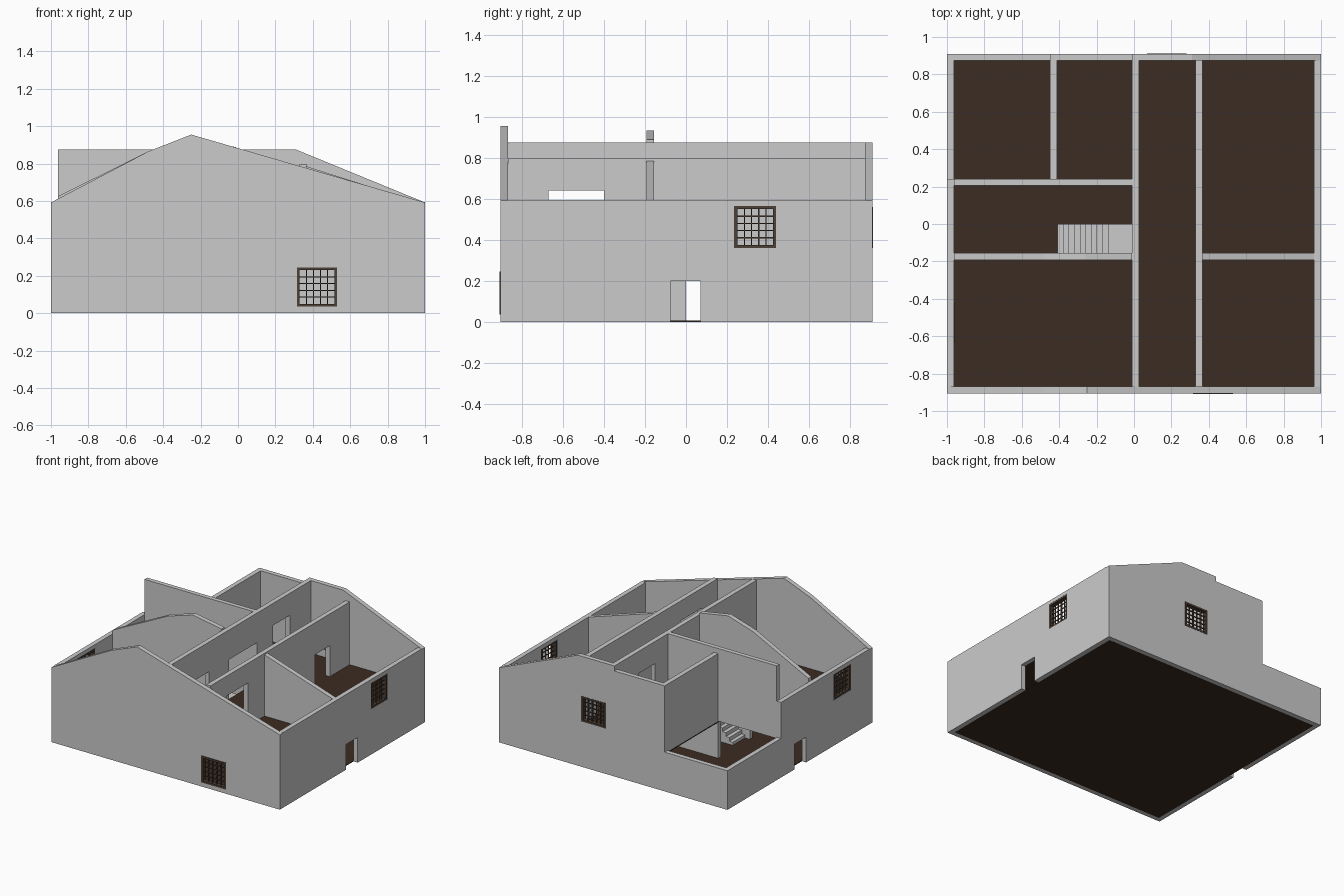
import bpy, bmesh
from mathutils import Vector

if "Cube" in bpy.data.objects:
    bpy.data.objects.remove(bpy.data.objects["Cube"])


def material(name, rgb):
    m = bpy.data.materials.new(name)
    m.diffuse_color = (*rgb, 1)
    m.use_nodes = True
    m.node_tree.nodes["Principled BSDF"].inputs["Base Color"].default_value = m.diffuse_color
    return m


PLASTER = material("grey plaster", (0.60, 0.60, 0.60))
TIMBER = material("dark brown floor", (0.045, 0.025, 0.016))
FRAME = material("brown frame", (0.075, 0.05, 0.036))


def finish(name, bm, mat):
    bmesh.ops.recalc_face_normals(bm, faces=bm.faces)
    mesh = bpy.data.meshes.new(name)
    bm.to_mesh(mesh)
    bm.free()
    mesh.materials.append(mat)
    ob = bpy.data.objects.new(name, mesh)
    bpy.context.collection.objects.link(ob)
    return ob


def add_box(bm, x0, x1, y0, y1, z0, z1):
    vs = bmesh.ops.create_cube(bm, size=1)["verts"]
    for v in vs:
        v.co = Vector(((x0, x1)[v.co.x > 0], (y0, y1)[v.co.y > 0], (z0, z1)[v.co.z > 0]))


def box(name, dims, mat=PLASTER):
    bm = bmesh.new()
    add_box(bm, *dims)
    return finish(name, bm, mat)


def wall(name, axis, a, b, outline, holes=()):
    """Extrude an outline (along, z) from a to b across the wall, then cut holes."""
    def pt(u, w, z):
        return (u, w, z) if axis == "x" else (w, u, z)
    bm = bmesh.new()
    base = bm.faces.new([bm.verts.new(pt(u, a, z)) for u, z in outline])
    ext = bmesh.ops.extrude_face_region(bm, geom=[base])["geom"]
    shift = Vector(pt(0, b - a, 0))
    for v in ext:
        if isinstance(v, bmesh.types.BMVert):
            v.co += shift
    ob = finish(name, bm, PLASTER)
    for u0, u1, z0, z1 in holes:
        d = (u0, u1, a - .05, b + .05) if axis == "x" else (a - .05, b + .05, u0, u1)
        cutter = box("cutter", (*d, z0, z1))
        cutter.hide_render = True
        mod = ob.modifiers.new("opening", "BOOLEAN")
        mod.operation, mod.solver, mod.object = "DIFFERENCE", "EXACT", cutter
        bpy.context.view_layer.objects.active = ob
        bpy.ops.object.modifier_apply(modifier=mod.name)
        bpy.data.objects.remove(cutter)
    return ob


def rect(u0, u1, z0, z1):
    return [(u0, z0), (u1, z0), (u1, z1), (u0, z1)]


def window(name, axis, w0, w1, u0, u1, z0, z1, edge=.015, bars=4):
    """Square frame with a lattice of thin bars."""
    bm = bmesh.new()

    def piece(a0, a1, b0, b1, inset=0):
        c0, c1 = w0 + inset, w1 - inset
        add_box(bm, *((a0, a1, c0, c1) if axis == "x" else (c0, c1, a0, a1)), b0, b1)
    for p in (u0, u1 - edge):
        piece(p, p + edge, z0, z1)
    for p in (z0, z1 - edge):
        piece(u0 + edge, u1 - edge, p, p + edge)
    for i in range(1, bars + 1):
        t = i / (bars + 1)
        u = u0 + edge + (u1 - u0 - 2 * edge) * t
        z = z0 + edge + (z1 - z0 - 2 * edge) * t
        piece(u - .003, u + .003, z0 + edge, z1 - edge, .012)
        piece(u0 + edge, u1 - edge, z - .003, z + .003, .014)
    return finish(name, bm, FRAME)


L, R, F, B = -1.0, 1.0, -.905, .91      # outer faces
T = .037                                # wall thickness
LI, RI, FI, BI = L + T, R - T, F + T, B - T
UP = .30                                # upper floor level

# Window openings: along-wall span and height
front_win = (.315, .53, .035, .245)
back_win = (.07, .28, .36, .56)
right_win = (.235, .44, .36, .565)
left_win = (-.635, -.42, .36, .565)
door = (-.075, .07, -.05, .20)

# Outer walls
wall("front_wall", "x", F, FI,
     [(L, 0), (R, 0), (R, .592), (-.25, .955), (-.48, .865), (L, .592)], [front_win])
wall("back_wall", "x", BI, B,
     [(L, 0), (R, 0), (R, .592), (.31, .875), (-.01, .875), (-.01, .835),
      (-.45, .835), (-.45, .31), (L, .31)], [back_win])
wall("right_wall", "y", RI, R, rect(FI, BI, 0, .595), [right_win, door])
wall("left_wall", "y", L, LI,
     [(FI, 0), (BI, 0), (BI, .31), (.24, .31), (.24, .595), (FI, .595)], [left_win, door])

# Floors
box("ground_floor", (LI, RI, FI, BI, 0, .006), TIMBER)
box("upper_floor_right", (-.01, RI, FI, BI, UP - .01, UP), TIMBER)
box("upper_floor_front_left", (LI, -.01, FI, -.155, UP - .01, UP), TIMBER)
box("upper_floor_back_left", (-.45, -.01, .205, BI, UP - .01, UP), TIMBER)

# Upper storey partitions
wall("hall_left_wall", "y", -.01, .027, rect(FI, BI, UP, .875),
     [(-.67, -.40, UP - .05, .64), (-.15, .20, UP - .05, .64), (.40, .61, UP - .05, .70)])
wall("hall_right_wall", "y", .33, .367, rect(FI, BI, UP, .797),
     [(-.67, -.40, UP - .05, .64), (.44, .625, UP - .05, .545)])
wall("middle_wall_left", "x", -.192, -.155,
     [(LI, UP), (-.01, UP), (-.01, .888), (-.26, .932), (-.48, .865), (LI, .625)])
wall("middle_wall_right", "x", -.192, -.155,
     [(.367, UP), (RI, UP), (RI, .595), (.367, .785)])
wall("stairwell_wall", "x", .205, .24, rect(LI, -.01, UP, .875))
wall("bedroom_wall", "y", -.45, -.413, rect(.24, BI, UP, .835))

# Ground storey partitions
low = UP - .01
wall("lower_back_partition", "x", .205, .24, rect(-.45, .367, .006, low))
wall("lower_middle_partition", "x", -.192, -.155, rect(-.45, .367, .006, low))
wall("lower_hall_front", "y", -.01, .027, rect(FI, -.45, .006, low))
wall("lower_hall_back", "y", -.01, .027, rect(.50, BI, .006, low))

# Solid staircase with a landing at the top
steps, start, tread = 10, -.41, .03
outline = [(-.01, .006), (start, .006)]
for i in range(steps):
    z = UP * (i + 1) / steps
    outline += [(start + i * tread, z), (start + (i + 1) * tread, z)]
outline[-1] = (-.01, UP)
wall("staircase", "x", -.155, 0, outline)

# Window frames
window("front_window", "x", F - .005, FI - .005, *front_win)
window("back_window", "x", BI + .002, B + .002, *back_win)
window("right_window", "y", RI + .002, R - .001, *right_win)
window("left_window", "y", L + .001, LI + .004, *left_win)
